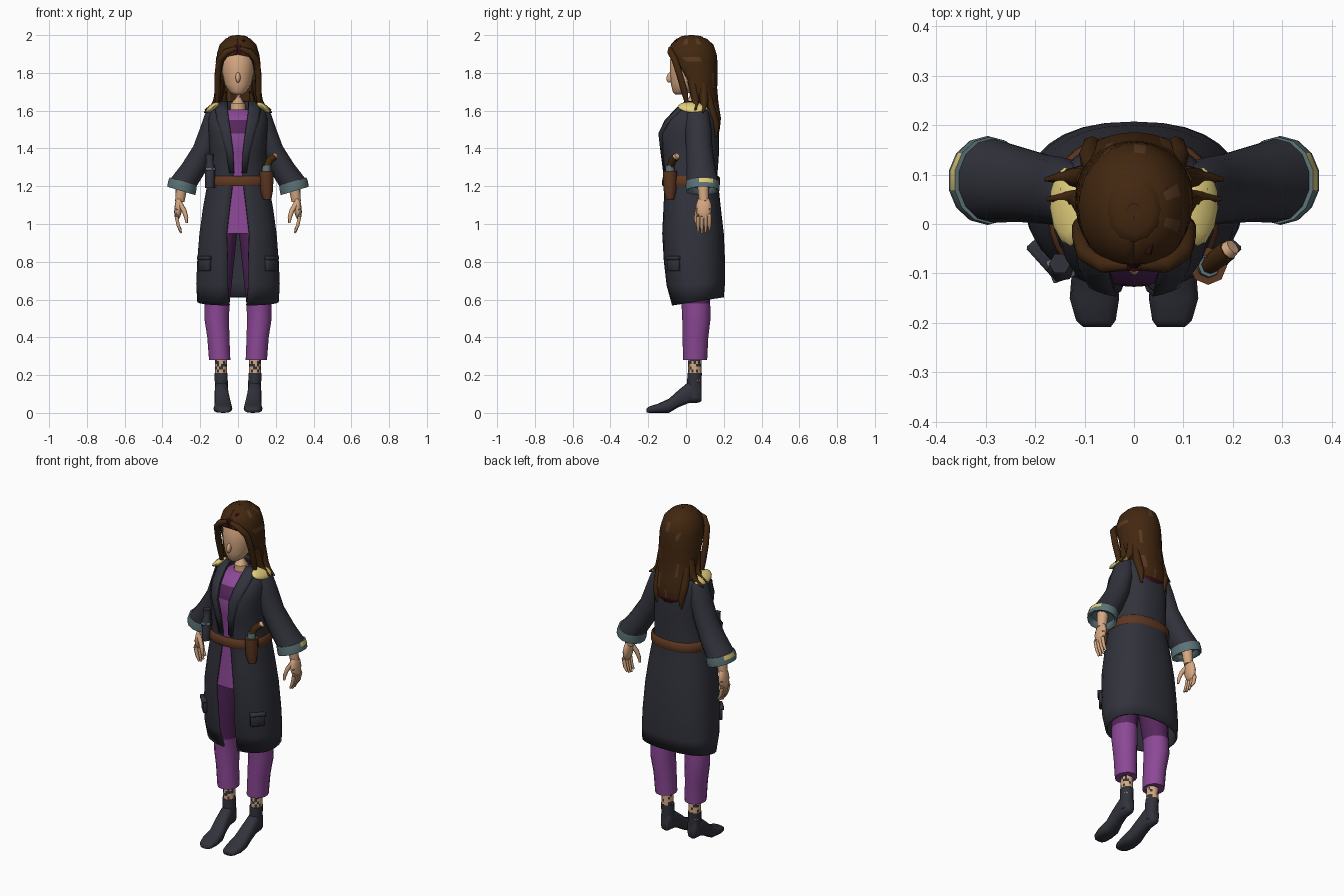
import bpy, bmesh, math, random
from mathutils import Vector, Matrix, Euler

if "Cube" in bpy.data.objects:
    bpy.data.objects.remove(bpy.data.objects["Cube"])

random.seed(4)


def colour(name, r, g, b):
    lin = [((c / 255 + 0.055) / 1.055) ** 2.4 if c > 10 else c / 255 / 12.92 for c in (r, g, b)]
    m = bpy.data.materials.new(name)
    m.diffuse_color = (*lin, 1)
    m.use_nodes = True
    m.node_tree.nodes["Principled BSDF"].inputs["Base Color"].default_value = m.diffuse_color
    return m


COAT = colour("charcoal cloth", 49, 50, 59)
PURPLE = colour("purple cloth", 140, 72, 150)
PLUM = colour("dark plum cloth", 84, 38, 90)
SKIN = colour("skin", 214, 168, 130)
HAIR = colour("dark brown hair", 66, 39, 16)
HAIR2 = colour("lighter brown hair", 88, 57, 32)
MAROON = colour("dark maroon", 54, 14, 20)
TEAL = colour("grey teal", 92, 116, 120)
YELLOW = colour("pale yellow", 226, 206, 124)
LEATHER = colour("brown leather", 94, 55, 33)


def finish(name, bm, mats, rule=None, mirror=False, thick=0, fix=True):
    """Turn a bmesh into an object; rule(face centre) picks the material."""
    if fix:
        bmesh.ops.recalc_face_normals(bm, faces=bm.faces)
    for f in bm.faces:
        f.material_index = rule(f.calc_center_median()) if rule else 0
    me = bpy.data.meshes.new(name)
    bm.to_mesh(me)
    bm.free()
    for m in mats:
        me.materials.append(m)
    ob = bpy.data.objects.new(name, me)
    bpy.context.collection.objects.link(ob)
    if thick:
        s = ob.modifiers.new("thickness", 'SOLIDIFY')
        s.thickness, s.offset = thick, -1
    if mirror:
        ob.modifiers.new("mirror", 'MIRROR').use_mirror_merge = False
    return ob


def loft(name, rings, mats, closed=True, caps=(True, True), **kw):
    bm = bmesh.new()
    vs = [[bm.verts.new(p) for p in r] for r in rings]
    n = len(rings[0])
    for a, b in zip(vs, vs[1:]):
        for j in range(n if closed else n - 1):
            k = (j + 1) % n
            bm.faces.new((a[j], a[k], b[k], b[j]))
    if closed and caps[0]:
        bm.faces.new(vs[0][::-1])
    if closed and caps[1]:
        bm.faces.new(vs[-1])
    return finish(name, bm, mats, fix=closed, **kw)


def arc(z, rx, yf, yb, t0=0, t1=2 * math.pi, n=24, e=1.0, tilt=0, cx=0, slope=0, closed=False):
    """Rounded horizontal section from angle t0 to t1; angle 0 is the front."""
    cy, ry, out = (yf + yb) / 2, (yb - yf) / 2, []
    for i in range(n):
        t = t0 + (t1 - t0) * i / (n if closed else n - 1)
        s, c = math.sin(t), math.cos(t)
        x = rx * math.copysign(abs(s) ** e, s)
        y = cy - ry * math.copysign(abs(c) ** e, c)
        out.append((cx + x, y, z + tilt * y + slope * x))
    return out


def oval(z, cx, rx, cy, ry, n=14, slope=0):
    return arc(z, rx, cy - ry, cy + ry, n=n, cx=cx, slope=slope, closed=True)


def tube(name, pts, mats, n=8, **kw):
    """Round tube through (x, y, z, radius) points."""
    P, rings = [Vector(p[:3]) for p in pts], []
    for i, p in enumerate(P):
        d = P[min(i + 1, len(P) - 1)] - P[max(i - 1, 0)]
        q = d.to_track_quat('Z', 'Y')
        rings.append([p + q @ Vector((math.cos(a) * pts[i][3], math.sin(a) * pts[i][3], 0))
                      for a in (2 * math.pi * k / n for k in range(n))])
    return loft(name, rings, mats, **kw)


def solid(name, kind, loc, size, rot, mats, **kw):
    bm = bmesh.new()
    M = Matrix.LocRotScale(Vector(loc), Euler([math.radians(a) for a in rot]), Vector(size))
    if kind == "box":
        bmesh.ops.create_cube(bm, size=1, matrix=M)
        bmesh.ops.bevel(bm, geom=bm.edges[:], offset=min(size) * 0.2, segments=1, affect='EDGES')
    else:
        bmesh.ops.create_uvsphere(bm, u_segments=12, v_segments=8, radius=0.5, matrix=M)
    return finish(name, bm, mats, **kw)


# Long open coat: z, half width, front y, back y, half opening
coat = [(.58, .217, -.075, .20, .045), (.68, .222, -.105, .207, .055), (.80, .217, -.12, .207, .055),
        (.95, .205, -.13, .20, .06), (1.08, .187, -.122, .185, .045), (1.20, .165, -.115, .172, .03),
        (1.27, .155, -.115, .167, .025), (1.38, .15, -.13, .175, .03), (1.48, .155, -.143, .175, .042),
        (1.55, .16, -.11, .17, .052), (1.61, .145, -.055, .15, .058), (1.65, .09, -.01, .115, .055)]
E = 0.85


def opening(s):
    return math.asin((s[4] / s[1]) ** (1 / E))


rings = []
for i, s in enumerate(coat):
    t = opening(s)
    rings.append(arc(*s[:4], t, 2 * math.pi - t, 29, E, 0.16 if i == 0 else 0.06 if i == 1 else 0))
loft("coat_body", rings, [COAT], closed=False, thick=.012)

# Lapels: raised strips beside the opening
rings = []
for s, w in zip(coat[6:], (.12, .2, .32, .42, .55, 1.0)):
    t = opening(s)
    rings.append(arc(s[0], s[1] + .005, s[2] - .006, s[3] + .005, t - .03, t + w, 4, E))
loft("lapel", rings, [COAT], closed=False, thick=.006, mirror=True)

# Shirt with a plum panel on the chest
rings = [arc(s[0], s[1] - .016, s[2] + .018, s[3] - .016, n=26, e=E, closed=True) for s in coat[3:10]]
rings.insert(6, arc(1.51, .135, -.113, .155, n=26, e=E, closed=True))
rings.append(arc(1.605, .075, -.045, .10, n=26, e=E, closed=True))
loft("shirt", rings, [PURPLE, PLUM],
     rule=lambda c: int(1.48 < c.z < 1.575 and c.y < 0 and abs(c.x) < .06))

# Sleeves and turned cuffs
loft("sleeve", [oval(1.625, .11, .04, .06, .045), oval(1.58, .125, .052, .06, .062),
                oval(1.50, .145, .058, .065, .07, slope=.1), oval(1.40, .178, .06, .07, .07, slope=.2),
                oval(1.30, .232, .065, .08, .076, slope=.3), oval(1.22, .288, .07, .088, .085, slope=.3)],
     [COAT], mirror=True)
loft("cuff", [oval(1.225, .29, .074, .088, .088, slope=.3), oval(1.20, .296, .077, .088, .09, slope=.3),
              oval(1.175, .30, .076, .088, .088, slope=.3), oval(1.18, .30, .062, .088, .074, slope=.3),
              oval(1.205, .295, .055, .088, .066, slope=.3)], [TEAL, YELLOW], mirror=True,
     rule=lambda c: int(c.x > .355 and c.y > .06 and c.z > 1.21))

# Shoulder patches
solid("shoulder_patch", "ball", (.134, .035, 1.617), (.085, .16, .036), (-6, 36, -8), [YELLOW], mirror=True)

# Belt, holster and tools
belt = [arc(z, .170 + o, -.122 - o, .176 + o, n=28, e=E, closed=True)
        for z, o in ((1.20, 0), (1.21, .005), (1.245, .003), (1.255, -.006))]
loft("belt", belt, [LEATHER], caps=(False, False))
tube("holster", [(.155, -.085, 1.13, .022), (.152, -.085, 1.18, .034), (.15, -.085, 1.28, .038)], [LEATHER])
tube("tool_frame", [(.15, -.085, 1.27, .025), (.152, -.085, 1.31, .022)], [TEAL])
tube("tool_grip", [(.152, -.085, 1.30, .018), (.165, -.072, 1.335, .02), (.19, -.053, 1.355, .021)], [HAIR])
tube("grip_end", [(.186, -.057, 1.352, .02), (.2, -.046, 1.362, .016)], [SKIN])
tube("canister", [(-.148, -.09, 1.19, .026), (-.148, -.09, 1.30, .028), (-.15, -.08, 1.32, .02),
                  (-.15, -.08, 1.37, .022)], [COAT], n=6)
solid("canister_band", "box", (-.148, -.09, 1.29), (.048, .048, .016), (0, 0, 20), [TEAL])

# Coat pockets with flaps
solid("pocket", "box", (.176, -.066, .79), (.08, .025, .08), (0, 0, 48), [COAT], mirror=True)
solid("pocket_flap", "box", (.178, -.068, .82), (.085, .035, .02), (0, 0, 48), [COAT], mirror=True)

# Cropped trousers: purple below, plum on the thighs
loft("trouser_leg", [oval(.28, .097, .058, .048, .064), oval(.40, .104, .060, .05, .068),
                     oval(.50, .113, .067, .055, .075), oval(.58, .111, .068, .052, .076),
                     oval(.62, .108, .07, .05, .078), oval(.78, .097, .076, .04, .088),
                     oval(.96, .085, .083, .035, .095)], [PURPLE, PLUM], mirror=True,
     rule=lambda c: int(c.z > .59))

# Ankles with scattered dark marks
loft("ankle", [oval(.17 + .015 * i, .09, .033, .046, .035, 18) for i in range(9)], [SKIN, COAT],
     mirror=True, rule=lambda c: int(random.random() < .28))

# Boots: raised heel, flat toe; stations of y, bottom, top, half width, centre x
foot = []
for y, zb, zt, w, cx in ((.083, .065, .11, .018, .088), (.07, .054, .17, .03, .088), (.015, .052, .165, .036, .088),
                         (-.04, .03, .12, .040, .085), (-.09, 0, .075, .045, .08), (-.15, 0, .048, .05, .08),
                         (-.195, 0, .034, .04, .077), (-.208, .002, .024, .028, .075)):
    m, h = (zb + zt) / 2, (zt - zb) / 2
    foot.append([(cx + w * math.copysign(abs(math.cos(a)) ** .7, math.cos(a)), y,
                  m + h * math.copysign(abs(math.sin(a)) ** .7, math.sin(a)))
                 for a in (2 * math.pi * k / 12 for k in range(12))])
loft("boot_foot", foot, [COAT], mirror=True)
loft("boot_shaft", [oval(.08, .088, .034, .046, .036), oval(.15, .088, .035, .043, .038),
                    oval(.21, .09, .036, .046, .038)], [COAT], mirror=True)

# Forearm, palm, fingers and thumb
tube("forearm", [(.295, .09, 1.24, .034), (.302, .092, 1.17, .03), (.308, .094, 1.12, .026)], [SKIN], mirror=True)
solid("palm", "ball", (.316, .094, 1.085), (.042, .085, .13), (0, -6, 0), [SKIN], mirror=True)
for i in range(4):
    y, d = .064 + .02 * i, (.008, 0, .004, .016)[i]
    tube("finger", [(.322, y, 1.08, .011), (.326, y, 1.04, .011), (.317, y, .995, .01),
                    (.302, y, .952 + d, .006)], [SKIN], n=6, mirror=True)
tube("thumb", [(.31, .072, 1.11, .015), (.285, .058, 1.07, .013), (.274, .052, 1.035, .011),
               (.271, .05, 1.005, .006)], [SKIN], n=6, mirror=True)

# Head, nose and neck
loft("head", [arc(*r, n=20, closed=True) for r in
              ((1.685, .022, -.058, -.005), (1.70, .047, -.07, .03), (1.74, .071, -.08, .08), (1.80, .084, -.085, .10),
               (1.87, .088, -.085, .11), (1.93, .07, -.06, .09))], [SKIN])
solid("nose", "ball", (0, -.084, 1.776), (.026, .038, .058), (-15, 0, 0), [SKIN])
tube("neck", [(0, .035, 1.57, .045), (0, .03, 1.64, .038), (0, .03, 1.73, .04)], [SKIN], n=12)

# Hair shell: z, half width, front y, back y, half angle of the face opening
hair = [(1.45, .075, .10, .168, 85), (1.51, .095, .08, .18, 85), (1.56, .108, .055, .185, 82), (1.64, .112, 0, .172, 76),
        (1.72, .117, -.03, .165, 67), (1.80, .119, -.065, .168, 57), (1.86, .118, -.088, .166, 44),
        (1.885, .115, -.094, .164, 32), (1.90, .112, -.096, .162, 0), (1.95, .097, -.08, .145, 0),
        (1.982, .066, -.048, .108, 0), (2.0, .012, .015, .04, 0)]


def hair_rule(c):
    if (c.z < 1.53 and abs(c.x) < .065 and c.y > .1) or (c.z > 1.9 and c.z < 1.96 and c.y < 0 and abs(c.x) < .03):
        return 1
    return 2 if math.sin(c.x * 55 + 1) * math.sin(c.z * 30 + c.x * 20) > .62 else 0


rings = [arc(*s[:4], math.radians(s[4]), 2 * math.pi - math.radians(s[4]), 29) for s in hair]
loft("hair_shell", rings, [HAIR, MAROON, HAIR2], closed=False, thick=.012, rule=hair_rule)
solid("hair_crown", "ball", (0, .028, 1.985), (.11, .13, .03), (0, 0, 0), [HAIR])

# Locks: around the face, over the shoulders and down the back
locks = [[(.01, -.082, 1.93, .012), (.06, -.082, 1.912, .018), (.098, -.06, 1.87, .018), (.108, -.03, 1.78, .018),
          (.108, -.008, 1.70, .018), (.112, .01, 1.61, .006)],
         [(.095, .03, 1.76, .025), (.108, .05, 1.66, .022), (.13, .055, 1.625, .016), (.175, .05, 1.603, .004)],
         [(.09, .09, 1.74, .028), (.108, .095, 1.65, .024), (.135, .095, 1.615, .016), (.18, .09, 1.59, .004)],
         [(.08, .11, 1.70, .022), (.088, .135, 1.60, .024), (.085, .158, 1.53, .02), (.08, .16, 1.46, .006)]]
for pts in locks:
    tube("hair_lock", pts, [HAIR], n=7, mirror=True)
tube("dark_streak", [(.028, -.06, 1.968, .006), (.045, 0, 1.98, .008), (.062, .07, 1.968, .008),
                     (.065, .125, 1.91, .006)], [MAROON], n=6)

# Smooth shading with sharp edges kept
for ob in bpy.data.objects:
    ob.select_set(True)
    bpy.context.view_layer.objects.active = ob
bpy.ops.object.shade_smooth_by_angle(angle=math.radians(62))
